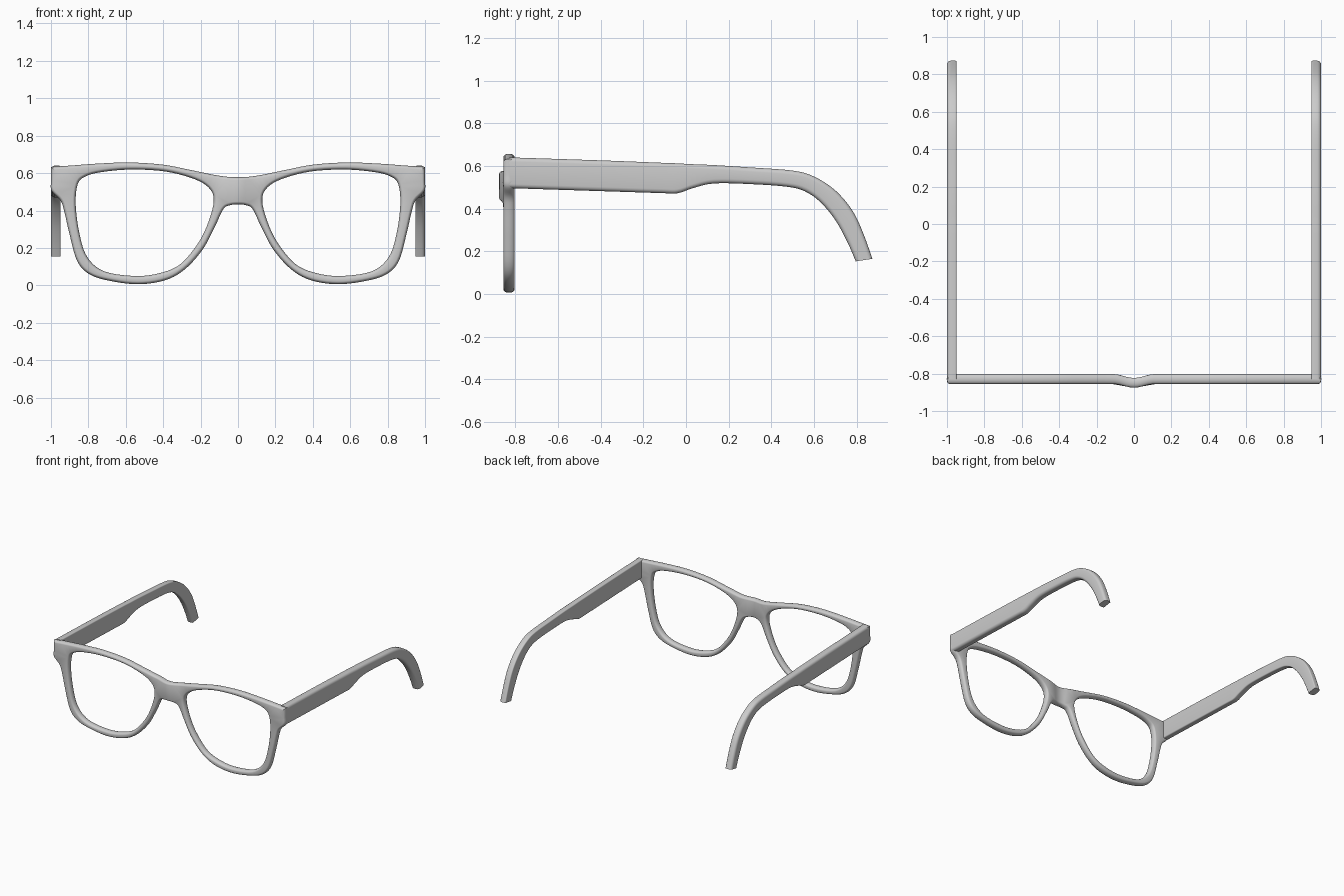
import bpy, bmesh, math
from mathutils import Vector

if "Cube" in bpy.data.objects:
    bpy.data.objects.remove(bpy.data.objects["Cube"])


def spline(pts, closed, steps=5):
    """Catmull-Rom curve through the points (a repeated point makes a corner)."""
    p = [Vector(q) for q in pts]
    n, out = len(p), []
    for i in range(n if closed else n - 1):
        get = (lambda k: p[k % n]) if closed else (lambda k: p[max(0, min(n - 1, k))])
        a, b, c, d = (get(i + k) for k in (-1, 0, 1, 2))
        if (b - c).length < 1e-6:
            continue
        for s in range(steps):
            t = s / steps
            out.append(0.5 * (2 * b + (c - a) * t + (2 * a - 5 * b + 4 * c - d) * t * t
                              + (3 * b - a - 3 * c + d) * t ** 3))
    if not closed:
        out.append(p[-1])
    return out


def inset(loop, dist):
    """Move a 2D loop inward (positive) or outward (negative)."""
    n = len(loop)
    area = sum(loop[i - 1].x * loop[i].y - loop[i].x * loop[i - 1].y for i in range(n))
    sign = 1 if area > 0 else -1
    out = []
    for i in range(n):
        e1 = (loop[i] - loop[i - 1]).normalized()
        e2 = (loop[(i + 1) % n] - loop[i]).normalized()
        n1, n2 = Vector((-e1.y, e1.x)), Vector((-e2.y, e2.x))
        m = (n1 + n2).normalized()
        out.append(loop[i] + m * (sign * dist / max(0.6, m.dot(n1))))
    return out


def bridge(bm, a, b):
    for i in range(len(a)):
        bm.faces.new((a[i - 1], a[i], b[i], b[i - 1]))


def finish(bm, name):
    bmesh.ops.recalc_face_normals(bm, faces=bm.faces)
    me = bpy.data.meshes.new(name)
    bm.to_mesh(me)
    bm.free()
    ob = bpy.data.objects.new(name, me)
    bpy.context.collection.objects.link(ob)
    bpy.ops.object.select_all(action='DESELECT')
    ob.select_set(True)
    bpy.context.view_layer.objects.active = ob
    bpy.ops.object.shade_smooth_by_angle(angle=math.radians(40))
    return ob


# Front frame outline: right half from top of bridge round to underside of bridge
half = [(0, .578), (.1, .586), (.25, .616), (.4, .645), (.58, .657), (.75, .651), (.9, .64),
        (1, .633), (1, .633), (1, .56), (.997, .505), (.95, .455), (.93, .4), (.9, .27),
        (.86, .13), (.795, .06), (.69, .025), (.535, .006), (.39, .027), (.285, .085),
        (.19, .19), (.125, .31), (.08, .405), (.045, .428), (0, .433)]
outer = half + [(-x, z) for x, z in half[-2:0:-1]]
lens = [(.868, .433), (.857, .54), (.82, .58), (.74, .604), (.58, .619), (.39, .609),
        (.23, .567), (.15, .515), (.13, .445), (.163, .326), (.217, .22), (.31, .112),
        (.42, .065), (.55, .05), (.715, .075), (.805, .15), (.847, .273)]
loops = [(spline(outer, True), 1), (spline(lens, True), -1),
         (spline([(-x, z) for x, z in lens], True), -1)]

# Rounded rims plus filled front and back
bm = bmesh.new()
caps = ([], [])
SEG, ROUND, DEPTH, Y0 = 8, .015, .026, -.829
for loop, side in loops:
    rings = []
    for k in range(SEG + 1):
        t = math.pi * (k / SEG - .5)
        rings.append([bm.verts.new((q.x, Y0 + DEPTH * math.sin(t), q.y))
                      for q in inset(loop, side * ROUND * (1 - math.cos(t)))])
    for a, b in zip(rings, rings[1:]):
        bridge(bm, a, b)
    for cap, ring in zip(caps, (rings[0], rings[-1])):
        cap += [bm.edges.get((ring[i - 1], ring[i])) for i in range(len(ring))]
for cap in caps:
    bmesh.ops.triangle_fill(bm, use_beauty=True, edges=cap, normal=(0, 1, 0))
# Forward bulge of the bridge
for v in bm.verts:
    if abs(v.co.x) < .11:
        v.co.y -= .01 * (1 + math.cos(math.pi * v.co.x / .11))
finish(bm, "front_frame")

# Temple arm: paired top and bottom points (y, z, y, z) along the side profile
arm = [(-.83, .64, -.83, .496), (-.4, .626, -.4, .482), (-.12, .615, -.12, .473),
       (-.04, .612, -.04, .472), (.03, .608, .03, .495), (.13, .604, .13, .518),
       (.3, .593, .3, .515), (.5, .578, .47, .503), (.6, .55, .555, .482),
       (.7, .485, .63, .43), (.78, .39, .7, .345), (.83, .285, .755, .245),
       (.873, .165, .795, .153)]
bm = bmesh.new()
rings = []
for s in spline(arm, False, 4):
    top, bot = Vector(s[:2]), Vector(s[2:])
    mid, h = (top + bot) / 2, (top - bot).length / 2
    up = (top - bot).normalized()
    ring = []
    # Section corners: wide rounding outside, small rounding inside
    for sx, sz, r, start in ((1, 1, .02, 0), (-1, 1, .008, 90), (-1, -1, .008, 180), (1, -1, .02, 270)):
        for k in range(5):
            a = math.radians(start + 22.5 * k)
            x = .974 + sx * (.026 - r) + r * math.cos(a)
            p = mid + up * (sz * (h - r) + r * math.sin(a))
            ring.append(bm.verts.new((x, p.x, p.y)))
    rings.append(ring)
for a, b in zip(rings, rings[1:]):
    bridge(bm, a, b)
bm.faces.new(rings[0])
bm.faces.new(rings[-1])
temple = finish(bm, "temple_arms")
temple.modifiers.new("Mirror", 'MIRROR').use_axis = (True, False, False)
